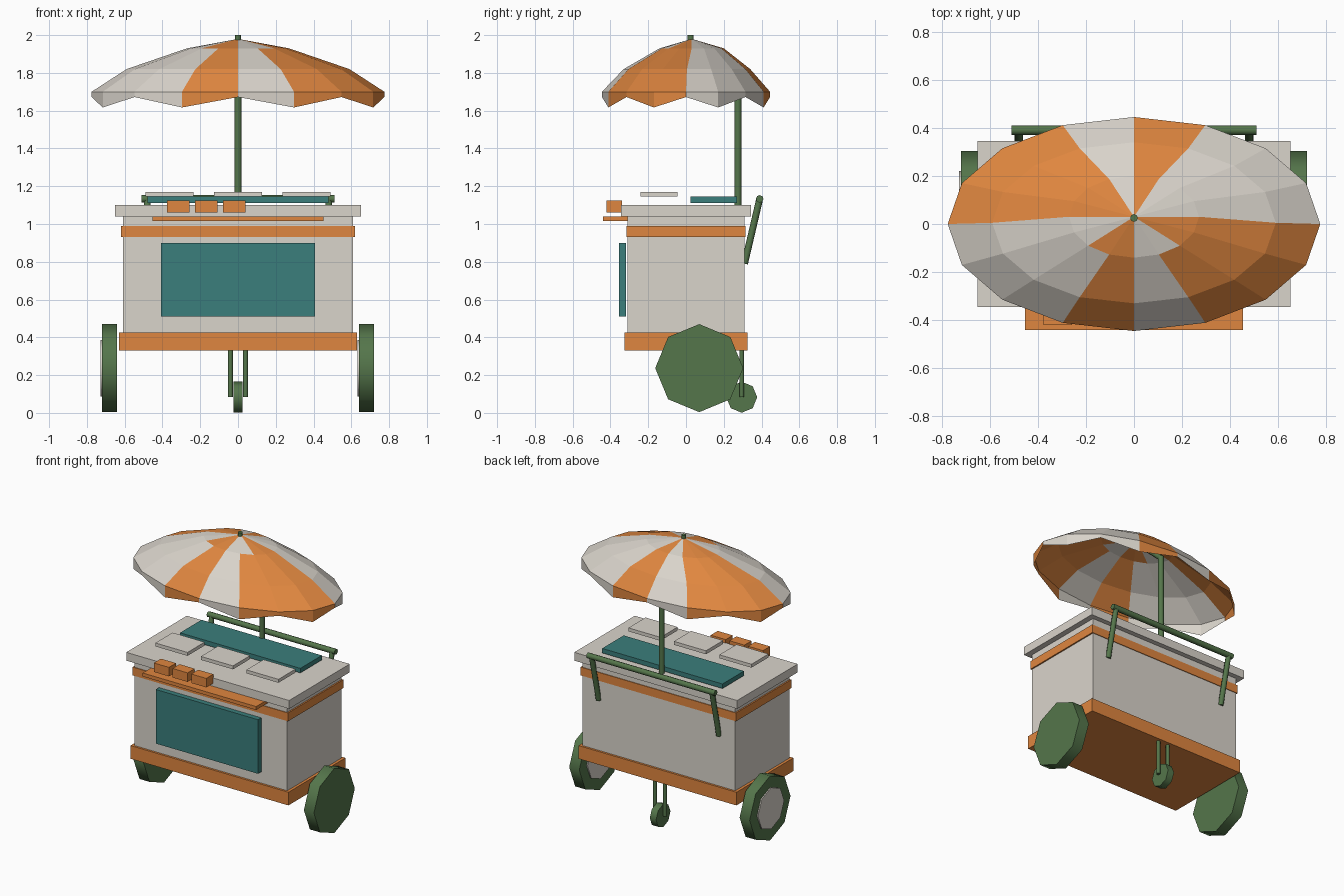
import bpy, bmesh, math
from mathutils import Vector

if "Cube" in bpy.data.objects:
    bpy.data.objects.remove(bpy.data.objects["Cube"], do_unlink=True)


def material(name, rgb):
    m = bpy.data.materials.new(name)
    m.use_nodes = True
    m.diffuse_color = (*rgb, 1)
    m.node_tree.nodes["Principled BSDF"].inputs["Base Color"].default_value = (*rgb, 1)
    return m


CREAM = material("cream", (0.70, 0.66, 0.60))
ORANGE = material("orange", (0.74, 0.24, 0.05))
TEAL = material("teal", (0.043, 0.21, 0.20))
GREEN = material("green", (0.09, 0.18, 0.07))


def box(name, mat, x, y, z):
    """Box from (low, high) ranges on each axis."""
    bpy.ops.mesh.primitive_cube_add(size=1)
    ob = bpy.context.object
    ob.name = name
    ranges = (x, y, z)
    for v in ob.data.vertices:
        v.co = [lo + (c + 0.5) * (hi - lo) for c, (lo, hi) in zip(v.co, ranges)]
    ob.data.materials.append(mat)
    return ob


def rod(name, mat, start, end, radius, sides=8):
    """Cylinder between two points."""
    a, b = Vector(start), Vector(end)
    bpy.ops.mesh.primitive_cylinder_add(vertices=sides, radius=radius, depth=(b - a).length,
                                        location=(a + b) / 2)
    ob = bpy.context.object
    ob.name = name
    ob.rotation_euler = (b - a).to_track_quat("Z", "Y").to_euler()
    ob.data.materials.append(mat)
    bpy.ops.object.shade_smooth_by_angle(angle=math.radians(50))
    return ob


def sym(half):
    return (-half, half)


# Cart body, trim bands and counter
box("cart_body", CREAM, sym(0.61), sym(0.31), (0.36, 1.05))
box("base_band", ORANGE, sym(0.63), sym(0.325), (0.33, 0.425))
box("upper_band", ORANGE, sym(0.62), sym(0.315), (0.93, 0.99))
box("counter_top", CREAM, sym(0.65), sym(0.345), (1.04, 1.10))
box("front_panel", TEAL, sym(0.408), (-0.354, -0.317), (0.51, 0.90))

# Serving shelf with three small boxes
box("front_shelf", ORANGE, sym(0.453), (-0.44, -0.31), (1.015, 1.04))
for i in range(3):
    x = -0.317 + 0.149 * i
    box(f"shelf_box_{i + 1}", ORANGE, (x - 0.06, x + 0.06), (-0.42, -0.34), (1.06, 1.125))

# Counter lids and rear tray
for i in range(3):
    x = 0.363 * (i - 1)
    box(f"lid_{i + 1}", CREAM, (x - 0.128, x + 0.128), (-0.24, -0.045), (1.145, 1.17))
box("rear_tray", TEAL, sym(0.48), (0.025, 0.27), (1.112, 1.145))

# Push handle
rod("handle_bar", GREEN, (-0.51, 0.39, 1.133), (0.51, 0.39, 1.133), 0.02)
for side, s in (("left", 1), ("right", -1)):
    rod(f"{side}_handle_arm", GREEN, (s * 0.48, 0.31, 0.79), (s * 0.48, 0.39, 1.133), 0.018)

# Side wheels, each with a hub disc facing the same way
for side, s in (("left", 1), ("right", -1)):
    x = s * 0.68
    rod(f"{side}_wheel", GREEN, (x - 0.04, 0.07, 0.237), (x + 0.04, 0.07, 0.237), 0.233)
    rod(f"{side}_hub", CREAM, (x - 0.048, 0.07, 0.237), (x - 0.035, 0.07, 0.237), 0.15)

# Rear caster and its fork
rod("caster_wheel", GREEN, (-0.025, 0.295, 0.083), (0.025, 0.295, 0.083), 0.082)
for side, s in (("left", 1), ("right", -1)):
    rod(f"{side}_caster_fork", GREEN, (s * 0.04, 0.295, 0.085), (s * 0.04, 0.295, 0.335), 0.013)

# Bent umbrella pole and tip
rod("umbrella_pole", GREEN, (0, 0.275, 1.10), (0, 0.275, 1.75), 0.019)
rod("umbrella_pole_bend", GREEN, (0, 0.275, 1.74), (0, 0.03, 1.96), 0.019)
rod("umbrella_tip", GREEN, (0, 0.025, 1.93), (0, 0.025, 2.0), 0.016)

# Umbrella canopy: oval rings, a scalloped valance and coloured sectors
SIDES = 16
RINGS = [(0.27, 0.17, 0.03, 1.93), (0.59, 0.335, 0.005, 1.82), (0.775, 0.445, 0, 1.70)]
OUTER = "WWWOWOOO" * 2
CAP = "WWWOWOOO" + "WWOO" * 2
bm = bmesh.new()


def ring(a, b, cy, z, drop=0):
    verts = []
    for k in range(SIDES):
        t = math.tau * k / SIDES
        verts.append(bm.verts.new((a * math.cos(t), cy + b * math.sin(t), z - drop * (k % 2))))
    return verts


apex = bm.verts.new((0, 0.03, 1.98))
loops = [ring(*r) for r in RINGS]
loops.append(ring(0.775, 0.445, 0, 1.672, 0.055))
for k in range(SIDES):
    n = (k + 1) % SIDES
    bm.faces.new((apex, loops[0][k], loops[0][n])).material_index = CAP[k] == "O"
    for upper, lower in zip(loops, loops[1:]):
        face = bm.faces.new((upper[k], lower[k], lower[n], upper[n]))
        face.material_index = OUTER[k] == "O"
mesh = bpy.data.meshes.new("umbrella_canopy")
bm.to_mesh(mesh)
bm.free()
mesh.materials.append(CREAM)
mesh.materials.append(ORANGE)
bpy.context.collection.objects.link(bpy.data.objects.new("umbrella_canopy", mesh))
